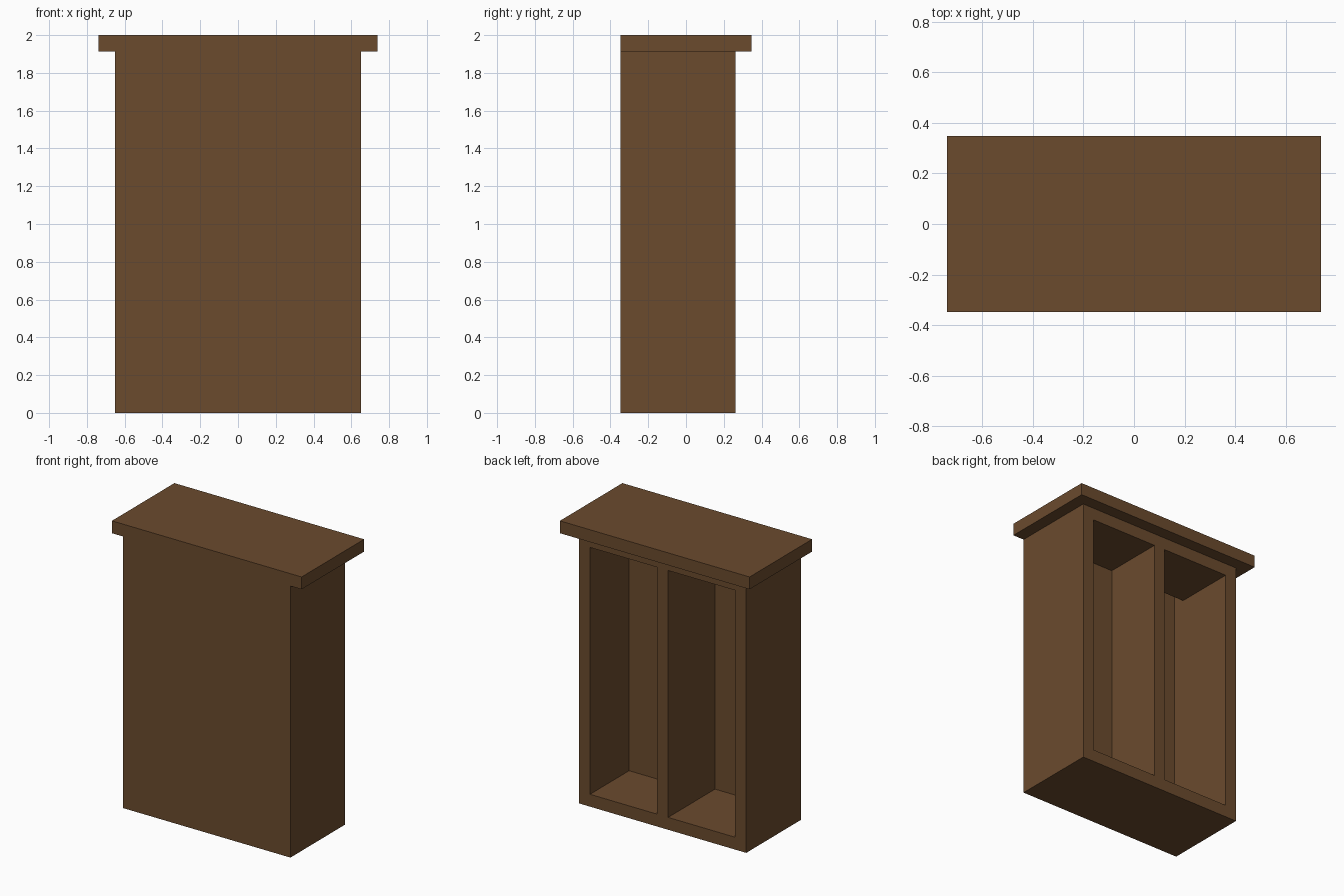
import bpy, bmesh
from mathutils import Vector

if "Cube" in bpy.data.objects:
    bpy.data.objects.remove(bpy.data.objects["Cube"])

U = 2 / 23  # board thickness: the whole cabinet sits on this module

wood = bpy.data.materials.new("brown wood")
wood.diffuse_color = (0.147, 0.070, 0.027, 1)
wood.use_nodes = True
wood.node_tree.nodes["Principled BSDF"].inputs["Base Color"].default_value = wood.diffuse_color


def board(name, lo, hi):
    """Box between two corners given in board thicknesses."""
    lo, hi = Vector(lo) * U, Vector(hi) * U
    bm = bmesh.new()
    bmesh.ops.create_cube(bm, size=1)
    for v in bm.verts:
        v.co = (lo + hi) / 2 + v.co * (hi - lo)
    mesh = bpy.data.meshes.new(name)
    bm.to_mesh(mesh)
    bm.free()
    mesh.materials.append(wood)
    obj = bpy.data.objects.new(name, mesh)
    bpy.context.collection.objects.link(obj)
    return obj


# Overhanging top
board("top_slab", (-8.5, -4, 22), (8.5, 4, 23))

# Closed front, floor and upright boards
board("front_panel", (-7.5, -4, 0), (7.5, -3, 22))
board("floor_board", (-7.5, -3, 0), (7.5, 3, 1))
for name, x in (("left_side", -7.5), ("divider", -0.5), ("right_side", 6.5)):
    board(name, (x, -3, 1), (x + 1, 3, 22))

# Ceilings of the two bays stop one board short of the front panel
for name, x in (("left_ceiling", -6.5), ("right_ceiling", 0.5)):
    board(name, (x, -2, 21), (x + 6, 3, 22))

# Inner lining that makes the right bay shallower
board("right_lining", (0.5, -3, 1), (6.5, -2, 22))
